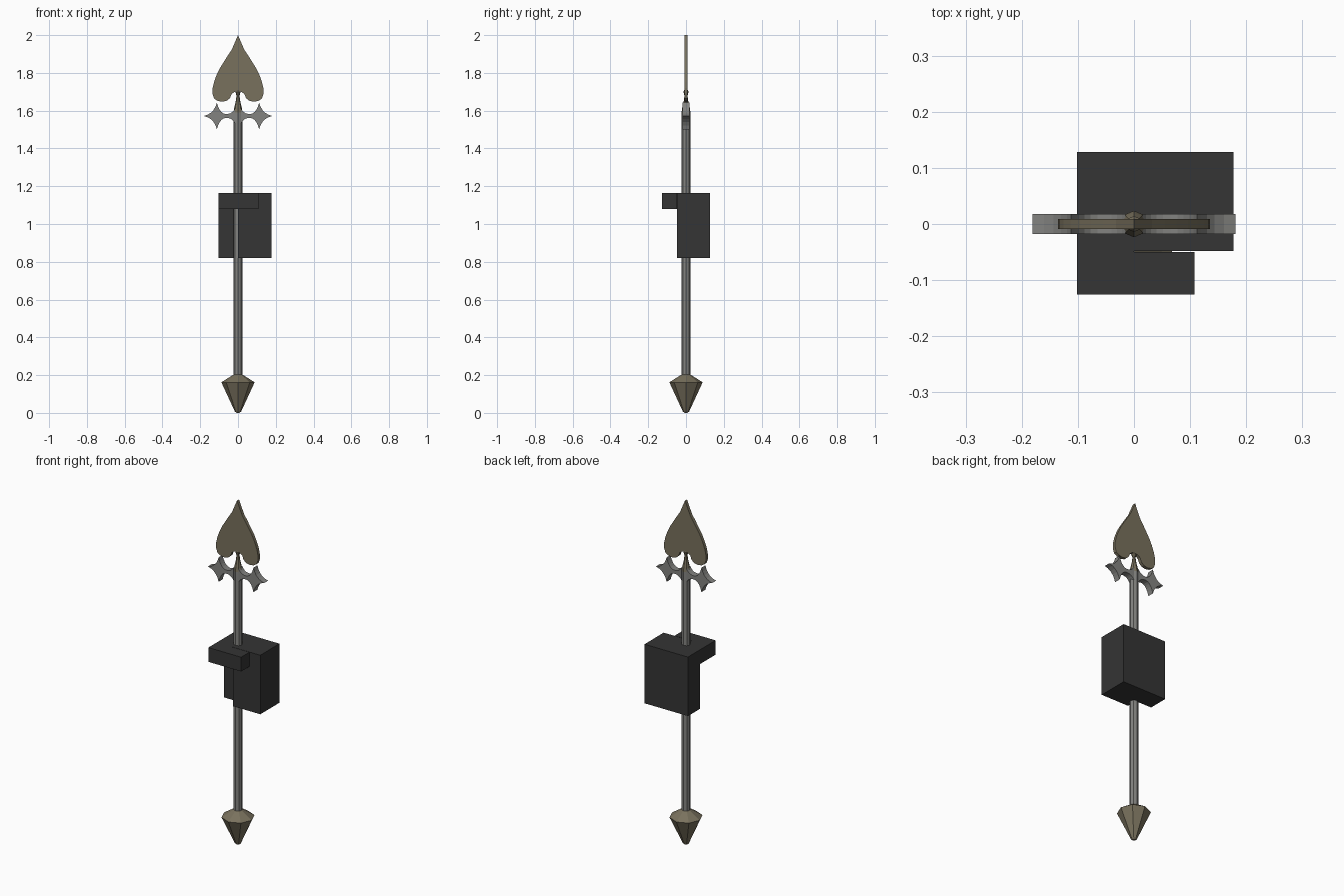
import bpy, bmesh, math
from mathutils import Vector

if "Cube" in bpy.data.objects:
    bpy.data.objects.remove(bpy.data.objects["Cube"])


def material(name, rgb):
    m = bpy.data.materials.new(name)
    m.diffuse_color = (*rgb, 1)
    m.use_nodes = True
    m.node_tree.nodes["Principled BSDF"].inputs["Base Color"].default_value = m.diffuse_color
    return m


bronze = material("bronze", (0.19, 0.165, 0.11))
steel = material("steel_grey", (0.225, 0.225, 0.215))
black = material("charcoal", (0.035, 0.035, 0.035))


def finish(bm, name, mat):
    bmesh.ops.recalc_face_normals(bm, faces=bm.faces[:])
    me = bpy.data.meshes.new(name)
    bm.to_mesh(me)
    bm.free()
    me.materials.append(mat)
    ob = bpy.data.objects.new(name, me)
    bpy.context.collection.objects.link(ob)
    return ob


def prism(name, mat, points, direction):
    """Extrude a closed 3D outline along a direction."""
    bm = bmesh.new()
    face = bm.faces.new([bm.verts.new(p) for p in points])
    ext = bmesh.ops.extrude_face_region(bm, geom=[face], use_keep_orig=True)
    moved = [g for g in ext["geom"] if isinstance(g, bmesh.types.BMVert)]
    bmesh.ops.translate(bm, verts=moved, vec=Vector(direction))
    return finish(bm, name, mat)


def lathe(name, mat, profile, sides=8):
    """Stack of (radius, z) rings, capped at both ends."""
    bm = bmesh.new()
    rings = [[bm.verts.new((r * math.cos(2 * math.pi * i / sides),
                            r * math.sin(2 * math.pi * i / sides), z))
              for i in range(sides)] for r, z in profile]
    for a, b in zip(rings, rings[1:]):
        for i in range(sides):
            j = (i + 1) % sides
            bm.faces.new((a[i], a[j], b[j], b[i]))
    bm.faces.new(rings[0][::-1])
    bm.faces.new(rings[-1])
    return finish(bm, name, mat)


def arc(a, c, b, n=5):
    """Quadratic curve points from a towards b (b left out)."""
    a, b, c = Vector(a), Vector(b), Vector(c)
    return [a * (1 - t) ** 2 + c * 2 * t * (1 - t) + b * t * t
            for t in (i / n for i in range(n))]


# shaft, foot spike and the tapered socket with its bead
lathe("shaft", steel, [(0.0235, 0.18), (0.0235, 1.59)])
lathe("foot_spike", bronze, [(0.008, 0.0), (0.017, 0.008), (0.088, 0.162), (0.025, 0.202)])
lathe("blade_socket", bronze, [(0.0235, 1.59), (0.02, 1.615), (0.012, 1.65), (0.008, 1.68),
                               (0.014, 1.70), (0.003, 1.72)])

# spade-shaped blade
half = [(0.012, 1.972), (0.032, 1.925), (0.055, 1.89), (0.076, 1.857), (0.096, 1.825),
        (0.113, 1.79), (0.126, 1.755), (0.134, 1.72), (0.135, 1.69), (0.126, 1.664),
        (0.108, 1.652), (0.082, 1.647), (0.058, 1.653), (0.042, 1.667), (0.034, 1.688),
        (0.018, 1.70)]
outline = [(0, 2.0)] + half + [(0, 1.702)] + [(-x, z) for x, z in reversed(half)]
prism("spade_blade", bronze, [(x, -0.009, z) for x, z in outline], (0, 0.018, 0))

# star-ended side prongs
zc = 1.572
upper = (arc((0.015, 0.04), (0.03, 0.009), (0.065, 0.01))
         + arc((0.065, 0.01), (0.098, 0.014), (0.112, 0.071))
         + arc((0.112, 0.071), (0.126, 0.012), (0.181, 0.0)))
prong = ([(p.x, zc + p.y) for p in upper] + [(0.181, zc)]
         + [(p.x, zc - p.y) for p in reversed(upper)])
for side, s in (("right", 1), ("left", -1)):
    prism("prong_" + side, steel, [(s * x, -0.018, z) for x, z in prong], (0, 0.036, 0))

# blocky grip around the shaft, with an overhanging ledge
grip = [(-0.102, 0.128), (0.177, 0.128), (0.177, -0.048), (0, -0.048), (0, 0.015), (-0.102, 0.015)]
prism("grip_block", black, [(x, y, 0.82) for x, y in grip], (0, 0, 0.343))
ledge = [(-0.102, 0.015), (0, 0.015), (0, -0.05), (0.108, -0.05), (0.108, -0.126), (-0.102, -0.126)]
prism("grip_ledge", black, [(x, y, 1.08) for x, y in ledge], (0, 0, 0.083))
